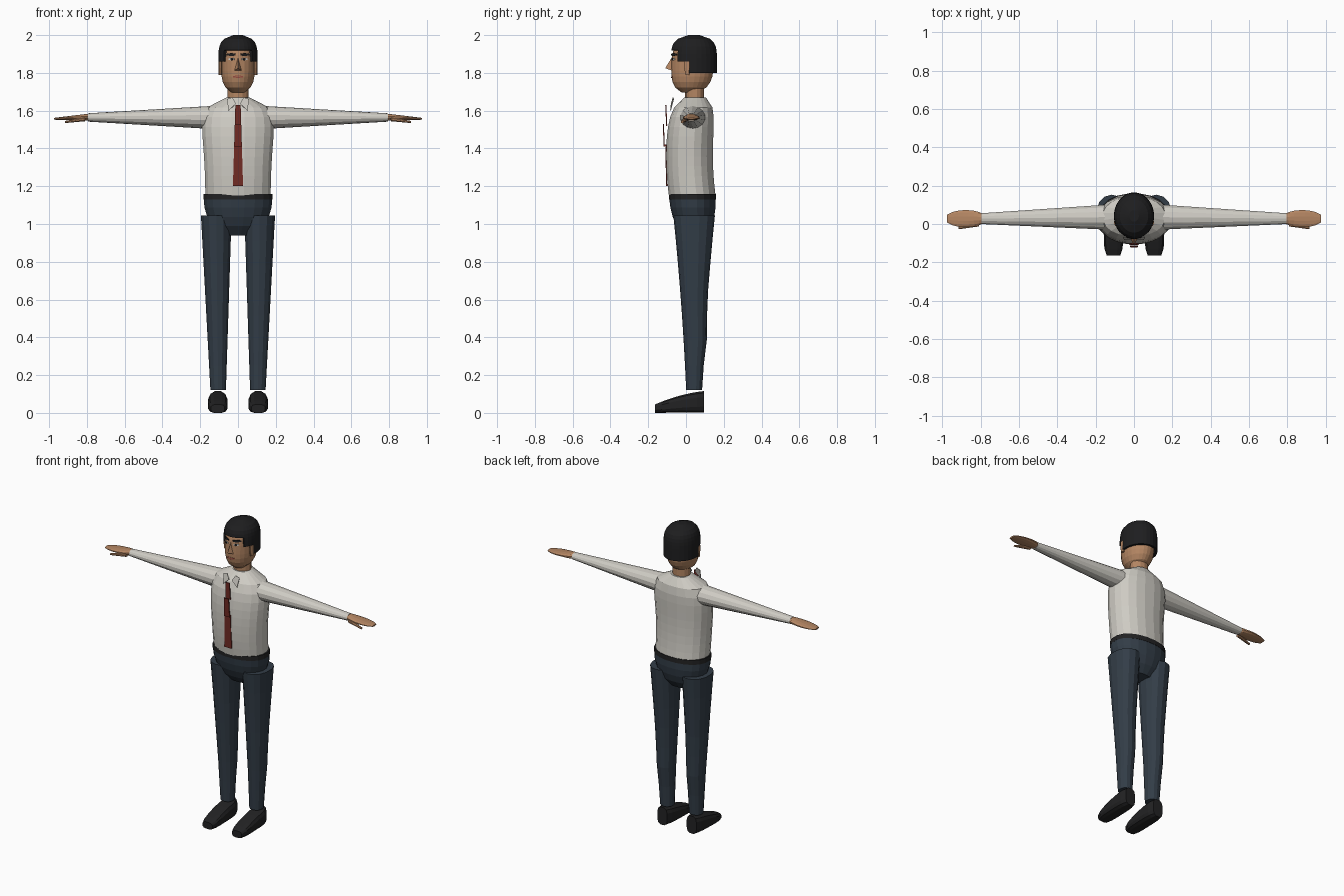
import bpy, bmesh, math

cube = bpy.data.objects.get("Cube")
if cube:
    bpy.data.objects.remove(cube)


def material(name, red, green, blue):
    mat = bpy.data.materials.new(name)
    mat.use_nodes = True
    mat.diffuse_color = (red, green, blue, 1)
    node = mat.node_tree.nodes["Principled BSDF"]
    node.inputs["Base Color"].default_value = (red, green, blue, 1)
    node.inputs["Roughness"].default_value = 0.8
    return mat


shirt_white = material("shirt_white", 0.62, 0.6, 0.55)
skin_tan = material("skin_tan", 0.46, 0.24, 0.125)
trouser_navy = material("trouser_navy", 0.033, 0.047, 0.064)
hair_black = material("hair_black", 0.013, 0.013, 0.014)
leather_black = material("leather_black", 0.016, 0.016, 0.017)
tie_red = material("tie_red", 0.17, 0.024, 0.018)
lip_red = material("lip_red", 0.3, 0.07, 0.05)
eye_white = material("eye_white", 0.65, 0.63, 0.6)


def mix(first, last, t):
    return first + (last - first) * t


def dome(t, power):
    """Rounded falloff: full at zero, closing as t nears one."""
    return math.sqrt(1 - abs(t) ** power)


def superellipse(radius, unit, power):
    return radius * math.copysign(abs(unit) ** (2 / power), unit)


def finish(name, bm, mat, thickness=0):
    bmesh.ops.recalc_face_normals(bm, faces=bm.faces)
    mesh = bpy.data.meshes.new(name)
    bm.to_mesh(mesh)
    bm.free()
    mesh.materials.append(mat)
    ob = bpy.data.objects.new(name, mesh)
    bpy.context.collection.objects.link(ob)
    if thickness:
        modifier = ob.modifiers.new("thickness", "SOLIDIFY")
        modifier.thickness = thickness


def loft(name, axis, start, stop, centre, radius, mat, steps=6, sides=16,
         power=2, mirror=1, keep=None, thickness=0):
    """Skin cross-sections whose centre and radius follow rules along an axis."""
    bm = bmesh.new()
    loops = []
    for step in range(steps + 1):
        t = step / steps
        along = mix(start, stop, t)
        loop = []
        for i in range(sides):
            angle = math.tau * (i + 0.5) / sides
            a = centre(t)[0] + superellipse(radius(t)[0], math.cos(angle), power)
            b = centre(t)[1] + superellipse(radius(t)[1], math.sin(angle), power)
            x, y, z = {"X": (along, a, b), "Y": (a, along, b), "Z": (a, b, along)}[axis]
            loop.append(bm.verts.new((x * mirror, y, z)))
        loops.append(loop)
    for low, high in zip(loops, loops[1:]):
        for i in range(sides):
            j = (i + 1) % sides
            bm.faces.new((low[i], low[j], high[j], high[i]))
    bm.faces.new(loops[0])
    bm.faces.new(loops[-1])
    if keep:
        gone = [f for f in bm.faces if not keep(f.calc_center_median())]
        bmesh.ops.delete(bm, geom=gone, context="FACES")
    finish(name, bm, mat, thickness)


def plate(name, points, mat, thickness=0.004):
    bm = bmesh.new()
    bm.faces.new([bm.verts.new(p) for p in points])
    finish(name, bm, mat, thickness)


def face_patch(name, x, z, half_width, half_height, mat, lift=0.003):
    """Thin patch wrapped on the front of the head, tapered at both ends."""
    outline = [(-1, -0.5), (0, -1), (1, -0.5), (1, 0.5), (0, 1), (-1, 0.5)]
    points = []
    for u, v in outline:
        px = x + u * half_width
        depth = 0.112 * dome(px / 0.09, 2)
        points.append((px, 0.035 - depth - lift, z + v * half_height))
    plate(name, points, mat)


# Shirt body: narrow waist, broad chest, sloping shoulders
loft("shirt_body", "Z", 1.15, 1.67,
     lambda t: (0, 0.033 - 0.07 * t + 0.085 * t * t),
     lambda t: ((0.175 + 0.045 * t * t) * dome(t * 0.99, 8),
                0.125 * dome(t * 0.97, 8)),
     shirt_white, steps=10, sides=20, power=2.2)

# Belt and hips
loft("belt", "Z", 1.13, 1.16, lambda t: (0, 0.034), lambda t: (0.184, 0.126),
     leather_black, steps=1, sides=20, power=2.2)


def hip_radius(t):
    closing = dome(0.9 * (1 - t), 2)
    return 0.184 * closing, 0.124 * closing


loft("hips", "Z", 0.94, 1.135, lambda t: (0, mix(0.045, 0.034, t)), hip_radius,
     trouser_navy, steps=4, sides=20, power=2.2)

# Neck and head
loft("neck", "Z", 1.64, 1.76, lambda t: (0, 0.046), lambda t: (0.056, 0.05),
     skin_tan, steps=2, sides=14)


def head_radius(t):
    rounding = dome(0.95 * (2 * t - 1), 3)
    return 0.09 * rounding, 0.112 * rounding


loft("head", "Z", 1.695, 1.98, lambda t: (0, 0.035 - 0.015 * (1 - t) ** 4),
     head_radius, skin_tan, steps=10, sides=24)


# Hair shell, cut away over the face and in front of the ears
def hair_radius(t):
    rounding = dome(t * 0.99, 6)
    return 0.105 * rounding, 0.123 * rounding


def hair_covers(c):
    return (c.z > 1.92 or (c.z > 1.86 and c.y > -0.045)
            or (c.z > 1.8 and c.y > -0.005))


loft("hair", "Z", 1.8, 2, lambda t: (0, 0.042), hair_radius, hair_black,
     steps=10, sides=28, keep=hair_covers, thickness=0.014)

# Nose
bm = bmesh.new()
left, right, tip, bridge = [bm.verts.new(p) for p in (
    (0.022, -0.07, 1.81), (-0.022, -0.07, 1.81), (0, -0.11, 1.825), (0, -0.07, 1.89))]
for triangle in ((left, right, tip), (left, tip, bridge), (right, bridge, tip)):
    bm.faces.new(triangle)
finish("nose", bm, skin_tan)

# Mouth
face_patch("mouth", 0, 1.78, 0.026, 0.007, lip_red)


# Tie: three overlapping lengths that widen downwards
def tie_width(z):
    return 0.014 + 0.03 * (1.63 - z)


for label, depth, top, bottom in (("upper", -0.11, 1.63, 1.52),
                                  ("middle", -0.123, 1.53, 1.41),
                                  ("lower", -0.11, 1.42, 1.2)):
    wide, narrow = tie_width(bottom), tie_width(top)
    plate("tie_" + label, [(-narrow, depth, top), (narrow, depth, top),
                           (wide, depth + 0.005, bottom),
                           (-wide, depth + 0.005, bottom)], tie_red, 0.006)


def calf(t):
    """Small swelling at the back of the lower leg."""
    return 0.006 * max(0, 1 - abs(t - 0.3) / 0.2)


for side, label in ((1, "left_"), (-1, "right_")):
    # Face details
    face_patch(label + "eyebrow", side * 0.037, 1.897, 0.023, 0.008, hair_black)
    face_patch(label + "eye", side * 0.035, 1.873, 0.015, 0.007, eye_white)
    face_patch(label + "pupil", side * 0.035, 1.873, 0.006, 0.007, hair_black, 0.006)
    loft(label + "ear", "Z", 1.79, 1.86, lambda t: (0.094, 0.008),
         lambda t: (0.01, 0.02 * dome(t - 0.8, 2)), skin_tan,
         steps=2, sides=8, mirror=side)

    # Collar flap
    corners = ((0.03, -0.066, 1.67), (0.058, -0.064, 1.66),
               (0.05, -0.08, 1.6), (0.01, -0.076, 1.636))
    plate(label + "collar", [(side * x, y, z) for x, y, z in corners], shirt_white)

    # Sleeve, hand and thumb
    loft(label + "sleeve", "X", 0.12, 0.795,
         lambda t: (mix(0.036, 0.028, t), 1.564),
         lambda t: (mix(0.068, 0.029, t), mix(0.062, 0.022, t)),
         shirt_white, steps=5, sides=14, mirror=side)
    loft(label + "hand", "X", 0.78, 0.975,
         lambda t: (0.028, mix(1.566, 1.557, t)),
         lambda t: (0.046 * dome(0.88 * (2 * t - 1), 2), mix(0.02, 0.005, t)),
         skin_tan, steps=7, sides=12, mirror=side)
    loft(label + "thumb", "X", 0.81, 0.915,
         lambda t: (mix(0, -0.02, t), mix(1.555, 1.54, t)),
         lambda t: (mix(0.014, 0.008, t), mix(0.012, 0.006, t)),
         skin_tan, steps=2, sides=8, mirror=side)

    # Trouser leg
    loft(label + "trouser_leg", "Z", 0.12, 1.045,
         lambda t: (mix(0.105, 0.115, t), 0.043 + calf(t)),
         lambda t: (mix(0.042, 0.083, t), 0.042 + 0.04 * t + 0.028 * t * t + calf(t)),
         trouser_navy, steps=7, sides=14, power=2.2, mirror=side)

    # Shoe: tall heel sloping down to a rounded toe
    def shoe_height(t):
        return 0.117 - 0.03 * t - 0.042 * t * t

    loft(label + "shoe", "Y", 0.095, -0.165,
         lambda t: (0.107, shoe_height(t) / 2),
         lambda t: (0.052 * dome(0.85 * (2 * t - 1), 4), shoe_height(t) / 2),
         leather_black, steps=7, sides=12, power=3.2, mirror=side)
